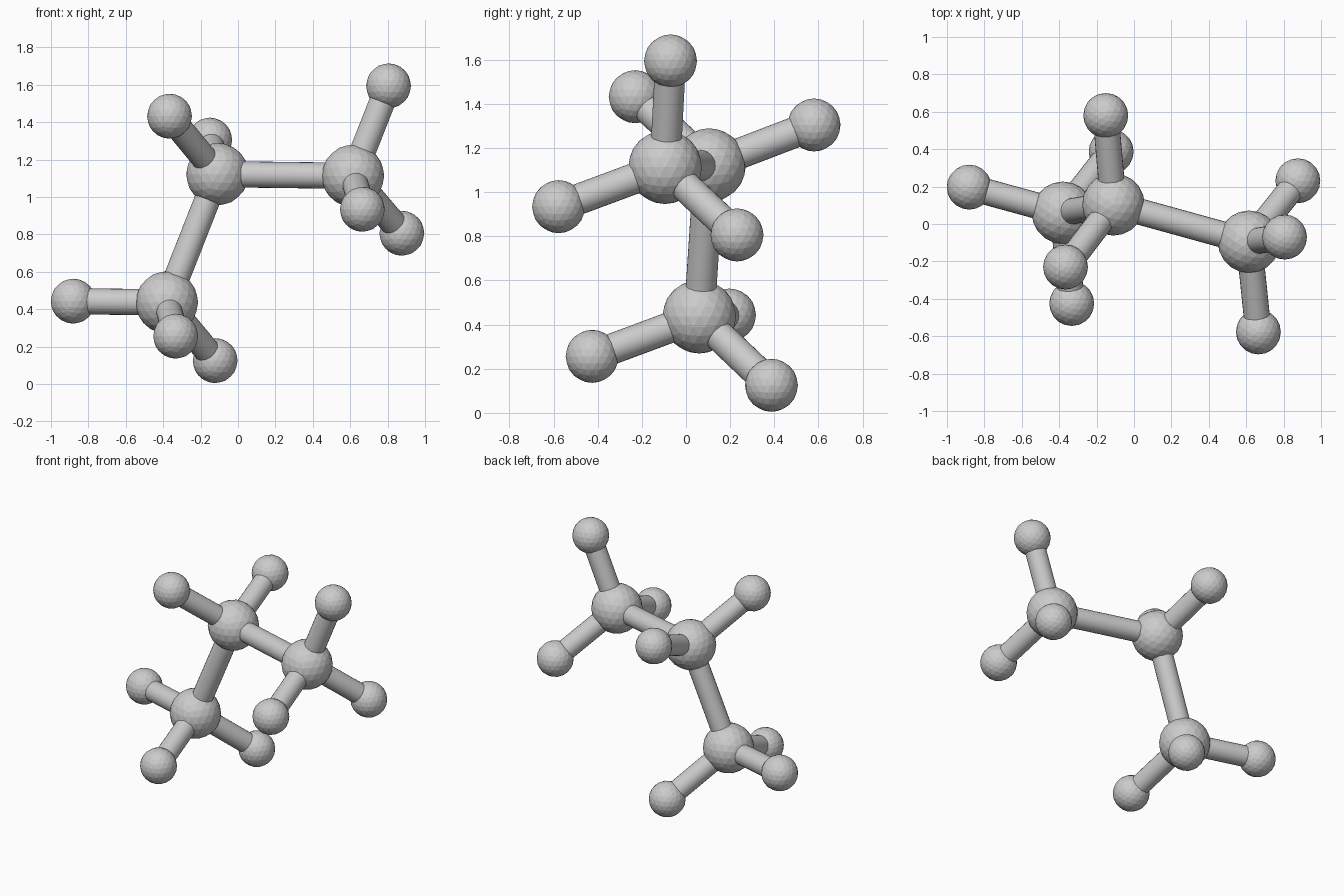
import bpy
from mathutils import Vector

if "Cube" in bpy.data.objects:
    bpy.data.objects.remove(bpy.data.objects["Cube"])

BIG_R, SMALL_R, ROD_R = 0.167, 0.12, 0.07

# Large ball centres, each with the small balls attached to it
hubs = {
    "middle": ((-0.11, 0.105, 1.122), [(-0.366, -0.23, 1.432), (-0.151, 0.58, 1.304)]),
    "right": ((0.615, -0.095, 1.113), [(0.805, -0.07, 1.594), (0.665, -0.577, 0.934),
                                       (0.876, 0.231, 0.806)]),
    "lower": ((-0.38, 0.06, 0.436), [(-0.881, 0.197, 0.443), (-0.333, -0.425, 0.256),
                                     (-0.122, 0.387, 0.125)]),
}


def ball(name, centre, radius):
    bpy.ops.mesh.primitive_ico_sphere_add(subdivisions=3, radius=radius, location=centre)
    bpy.context.object.name = name


def rod(name, a, b):
    a, b = Vector(a), Vector(b)
    bpy.ops.mesh.primitive_cylinder_add(vertices=24, radius=ROD_R, depth=(b - a).length,
                                        location=(a + b) / 2)
    ob = bpy.context.object
    ob.name = name
    ob.rotation_euler = (b - a).to_track_quat('Z', 'Y').to_euler()
    bpy.ops.object.shade_smooth_by_angle()


# Balls and their short rods
for name, (centre, tips) in hubs.items():
    ball(f"{name}_large_ball", centre, BIG_R)
    for i, tip in enumerate(tips, 1):
        ball(f"{name}_small_ball_{i}", tip, SMALL_R)
        rod(f"{name}_short_rod_{i}", centre, tip)

# Long rods joining the large balls
for name in ("right", "lower"):
    rod(f"{name}_long_rod", hubs["middle"][0], hubs[name][0])
